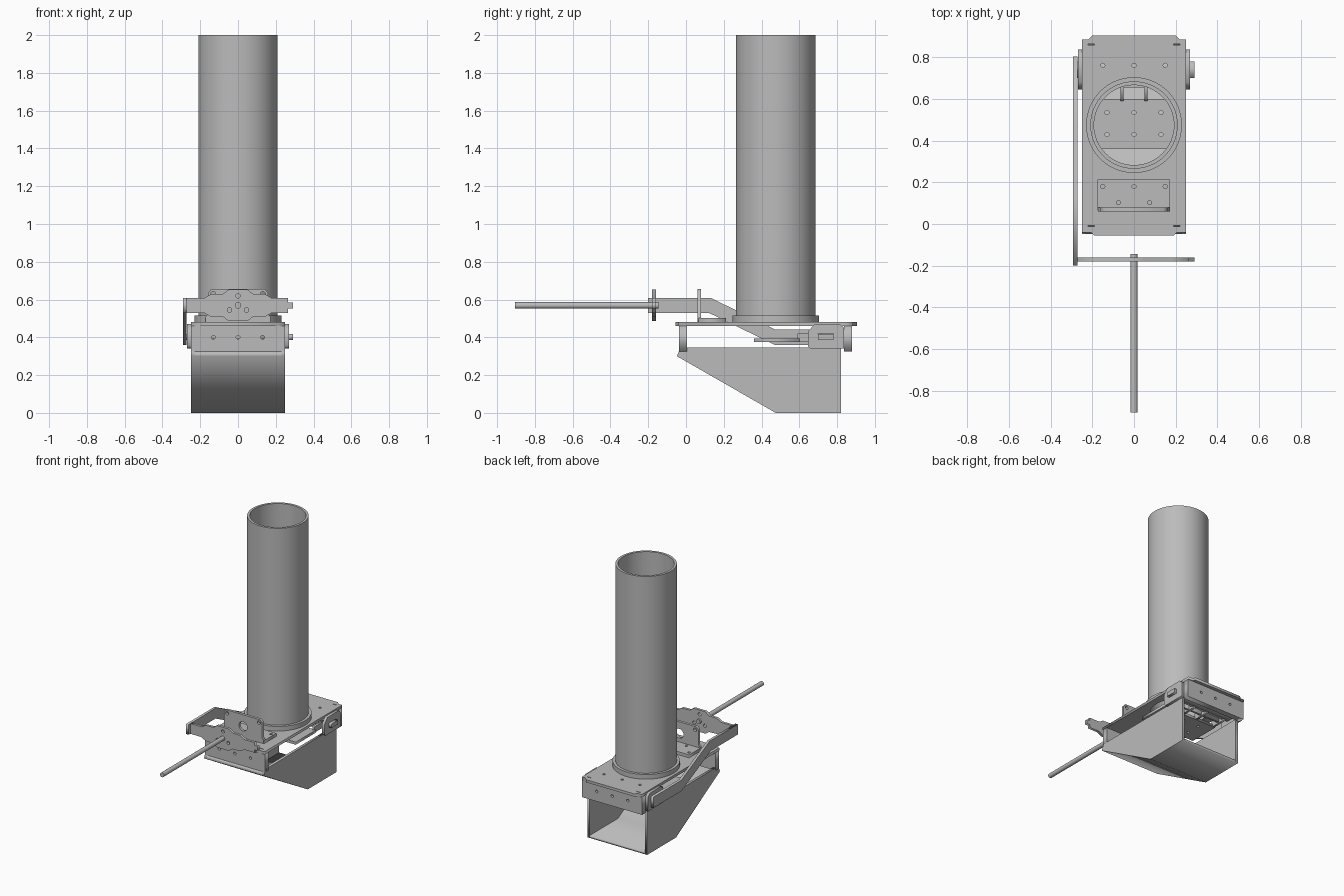
import bpy, bmesh, math
from mathutils import Matrix

if "Cube" in bpy.data.objects:
    bpy.data.objects.remove(bpy.data.objects["Cube"])

grey = bpy.data.materials.new("plain grey metal")
grey.diffuse_color = (0.5, 0.5, 0.5, 1)
grey.use_nodes = True
grey.node_tree.nodes["Principled BSDF"].inputs["Base Color"].default_value = grey.diffuse_color

# local (u, v, thickness) axes for each drawing plane
AXES = {
    "xy": Matrix(((1, 0, 0), (0, 1, 0), (0, 0, 1))),
    "xz": Matrix(((1, 0, 0), (0, 0, -1), (0, 1, 0))),
    "yz": Matrix(((0, 0, 1), (1, 0, 0), (0, 1, 0))),
}
NORMAL = {"xy": 2, "xz": 1, "yz": 0}


def circle(u, v, r, n=16):
    return [(u + r * math.cos(2 * math.pi * i / n), v + r * math.sin(2 * math.pi * i / n)) for i in range(n)]


def rect(u0, u1, v0, v1):
    return [(u0, v0), (u1, v0), (u1, v1), (u0, v1)]


def mirrored(half):
    """Close a right-hand half outline with its mirror image."""
    return half + [(-u, v) for u, v in reversed(half)]


def plate(name, plane, lo, hi, outline, holes=()):
    """Flat part: outline with holes, extruded from lo to hi along the plane normal."""
    cu = bpy.data.curves.new(name, "CURVE")
    cu.dimensions, cu.fill_mode, cu.extrude = "2D", "BOTH", (hi - lo) / 2
    for pts in [outline, *holes]:
        sp = cu.splines.new("POLY")
        sp.points.add(len(pts) - 1)
        for p, (u, v) in zip(sp.points, pts):
            p.co = (u, v, 0, 1)
        sp.use_cyclic_u = True
    tmp = bpy.data.objects.new(name + "_curve", cu)
    bpy.context.collection.objects.link(tmp)
    bpy.context.view_layer.update()
    me = bpy.data.meshes.new_from_object(tmp.evaluated_get(bpy.context.evaluated_depsgraph_get()))
    bpy.data.objects.remove(tmp)
    mat = AXES[plane].to_4x4()
    mat.translation[NORMAL[plane]] = (lo + hi) / 2
    me.transform(mat)
    bm = bmesh.new()
    bm.from_mesh(me)
    bmesh.ops.remove_doubles(bm, verts=bm.verts, dist=1e-5)
    bmesh.ops.recalc_face_normals(bm, faces=bm.faces)
    bm.to_mesh(me)
    bm.free()
    me.materials.clear()
    me.materials.append(grey)
    ob = bpy.data.objects.new(name, me)
    bpy.context.collection.objects.link(ob)
    return ob


def smooth(ob):
    bpy.ops.object.select_all(action="DESELECT")
    ob.select_set(True)
    bpy.context.view_layer.objects.active = ob
    bpy.ops.object.shade_smooth_by_angle(angle=math.radians(35))


CY = 0.475  # tube centre

# upright tube and its collar
smooth(plate("feed_tube", "xy", 0.465, 2.0, circle(0, CY, 0.21, 64), [circle(0, CY, 0.192, 64)]))
smooth(plate("tube_collar", "xy", 0.48, 0.515, circle(0, CY, 0.23, 64), [circle(0, CY, 0.209, 64)]))

# top deck with tube opening, bolt holes and tab slits
deck = mirrored([(0.19, -0.055), (0.205, -0.04), (0.25, -0.04), (0.25, 0.84), (0.25, 0.885),
                 (0.22, 0.885), (0.2, 0.905)])
deck_holes = [circle(0, CY, 0.2, 64)] + [circle(x, 0.762, 0.01) for x in (-0.15, 0, 0.15)]
deck_holes += [rect(x - 0.015, x + 0.015, y - 0.003, y + 0.003) for x in (-0.205, 0.205) for y in (-0.01, 0.862)]
plate("top_deck", "xy", 0.46, 0.48, deck, deck_holes)

# end plates under the deck
bolts = [circle(x, 0.4, 0.01) for x in (-0.13, 0, 0.13)]
plate("front_end_plate", "xz", -0.038, 0.005, rect(-0.25, 0.25, 0.325, 0.46), bolts)
plate("rear_end_plate", "xz", 0.837, 0.88, rect(-0.25, 0.25, 0.325, 0.46), bolts)

# chute: two side walls, sloped floor, flat floor, front lip; open at the rear
wall = [(-0.048, 0.30), (0.475, 0), (0.82, 0), (0.82, 0.345), (-0.03, 0.345)]
for side, x in (("left", -0.25), ("right", 0.23)):
    plate("chute_wall_" + side, "yz", x, x + 0.02, wall)
plate("chute_floor", "yz", -0.23, 0.23,
      [(-0.048, 0.30), (0.475, 0), (0.82, 0), (0.82, 0.018), (0.48, 0.018), (-0.02, 0.306),
       (-0.02, 0.325), (-0.038, 0.325)])

# chamfered rear side brackets
bracket = [(0.645, 0.355), (0.66, 0.34), (0.837, 0.34), (0.837, 0.45), (0.815, 0.47), (0.68, 0.47), (0.645, 0.43)]
for side, x in (("left", -0.27), ("right", 0.25)):
    plate("side_bracket_" + side, "yz", x, x + 0.02, bracket, [rect(0.70, 0.78, 0.385, 0.42)])

# axle bar through the brackets
plate("axle_bar", "yz", -0.29, 0.29, rect(0.70, 0.78, 0.387, 0.418))

# sliding gate below the tube, with links back to the axle
gate_holes = [circle(x, y, 0.01) for x in (-0.13, 0, 0.13) for y in (0.43, 0.535)]
plate("gate", "xy", 0.375, 0.395, rect(-0.23, 0.23, 0.36, 0.60), gate_holes)
for i, x in enumerate((-0.215, -0.0575, 0.0575, 0.215)):
    plate(f"gate_link_{i}", "yz", x - 0.008, x + 0.008, rect(0.59, 0.72, 0.375, 0.42))
plate("gate_crossbar", "xy", 0.38, 0.415, rect(-0.22, 0.22, 0.655, 0.67))

# cranked lever arm on the left side
plate("lever_arm", "yz", -0.292, -0.272,
      [(-0.2, 0.53), (0.12, 0.53), (0.47, 0.36), (0.805, 0.36), (0.805, 0.442),
       (0.47, 0.442), (0.135, 0.607), (-0.2, 0.607)])

# lever cross plate with widened centre
cross = [(-0.275, 0.53), (-0.18, 0.53), (-0.145, 0.51), (-0.08, 0.508), (-0.05, 0.487), (0.05, 0.487),
         (0.08, 0.508), (0.145, 0.51), (0.18, 0.53), (0.265, 0.53), (0.265, 0.552), (0.29, 0.552), (0.29, 0.585),
         (0.265, 0.585), (0.265, 0.607), (0.18, 0.607), (0.145, 0.628), (0.08, 0.63), (0.05, 0.652), (-0.05, 0.652),
         (-0.08, 0.63), (-0.145, 0.628), (-0.18, 0.607), (-0.275, 0.607)]
plate("lever_cross_plate", "xz", -0.18, -0.16, cross,
      [circle(0, 0.62, 0.012), circle(-0.045, 0.545, 0.012), circle(0.045, 0.545, 0.012)])

# long handle rod
smooth(plate("handle_rod", "xz", -0.905, -0.145, circle(0, 0.569, 0.017, 24)))

# angle bracket on the deck
plate("bracket_base", "xy", 0.48, 0.503, rect(-0.175, 0.172, 0.065, 0.213),
      [circle(x, 0.18, 0.01) for x in (-0.15, 0, 0.15)] + [circle(x, 0.103, 0.01) for x in (-0.075, 0.075)])
plate("bracket_upright", "xz", 0.06, 0.08,
      mirrored([(0.172, 0.482), (0.172, 0.51), (0.16, 0.52), (0.16, 0.635), (0.142, 0.655)]),
      [circle(0, 0.567, 0.035, 24), circle(-0.132, 0.63, 0.013), circle(0.132, 0.63, 0.013)])
